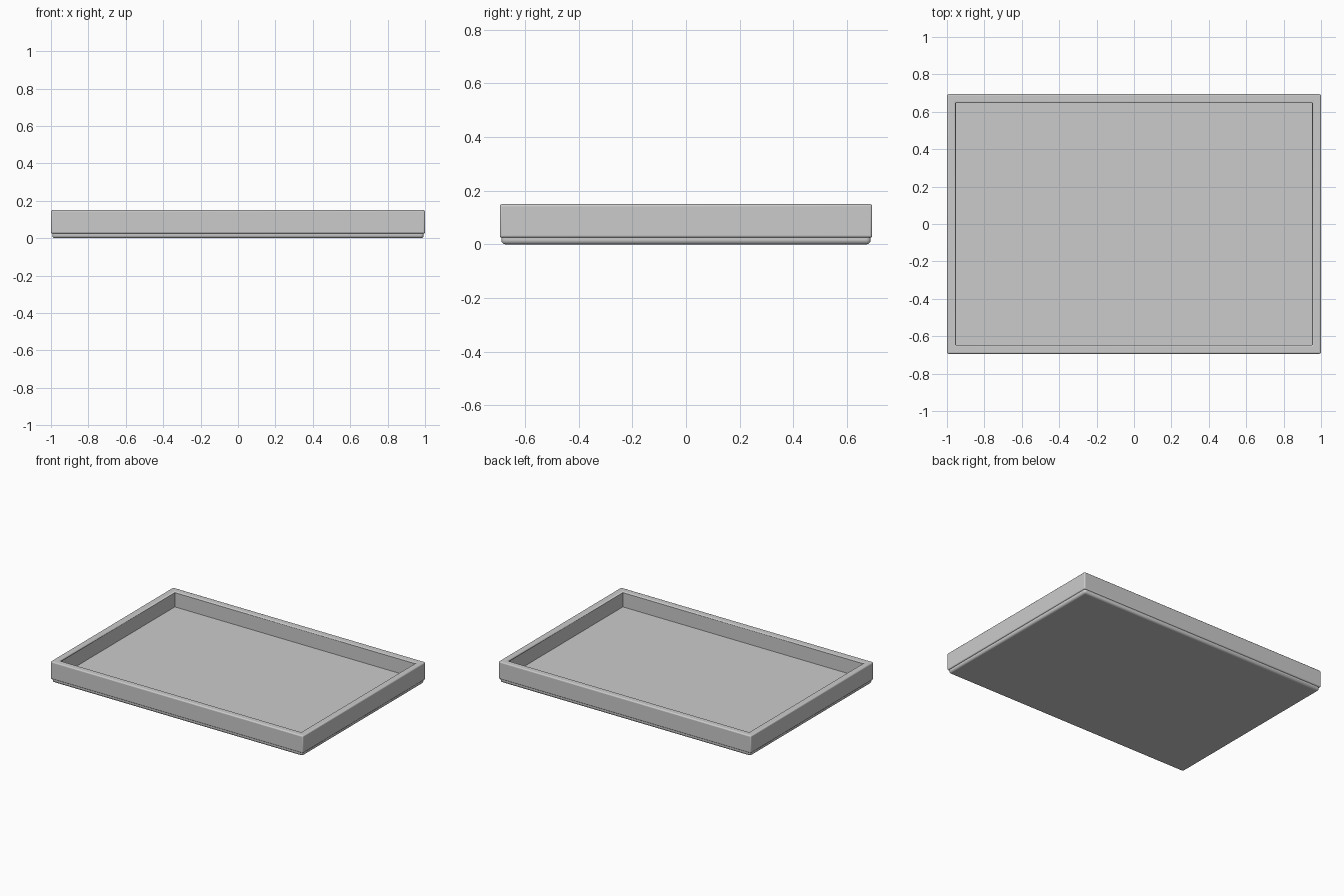
import bpy, bmesh

if "Cube" in bpy.data.objects:
    bpy.data.objects.remove(bpy.data.objects["Cube"])


def finish(name, bm, width):
    mesh = bpy.data.meshes.new(name)
    bm.normal_update()
    bm.to_mesh(mesh)
    bm.free()
    obj = bpy.data.objects.new(name, mesh)
    bpy.context.collection.objects.link(obj)
    bevel = obj.modifiers.new("Bevel", "BEVEL")
    bevel.width = width
    bevel.segments = 3
    bevel.limit_method = "WEIGHT"
    bpy.ops.object.select_all(action="DESELECT")
    bpy.context.view_layer.objects.active = obj
    obj.select_set(True)
    bpy.ops.object.shade_smooth_by_angle()
    return obj


def ring(bm, x, y, z):
    return [bm.verts.new((sx * x, sy * y, z))
            for sx, sy in ((-1, -1), (1, -1), (1, 1), (-1, 1))]


def bridge(bm, a, b):
    for i in range(4):
        j = (i + 1) % 4
        bm.faces.new((a[i], a[j], b[j], b[i]))


def weight_edges(bm, skip=lambda e: False):
    layer = bm.edges.layers.float.new("bevel_weight_edge")
    for e in bm.edges:
        e[layer] = 0.0 if skip(e) else 1.0


X, Y, T = 1.0, 0.694, 0.047

# Floor slab, slightly inset from the rim
bm = bmesh.new()
low, high = ring(bm, X - 0.007, Y - 0.006, 0), ring(bm, X - 0.007, Y - 0.006, 0.04)
bridge(bm, low, high)
bm.faces.new(low[::-1])
bm.faces.new(high)
weight_edges(bm)
finish("tray_floor", bm, 0.015)

# Raised rim, with sharp inside corners
bm = bmesh.new()
Z0, Z1 = 0.025, 0.15
rings = [ring(bm, X, Y, Z0), ring(bm, X, Y, Z1),
         ring(bm, X - T, Y - T, Z1), ring(bm, X - T, Y - T, Z0)]
for i in range(4):
    bridge(bm, rings[i], rings[(i + 1) % 4])
inner = set(rings[2] + rings[3])
weight_edges(bm, lambda e: e.verts[0] in inner and e.verts[1] in inner
             and abs(e.verts[0].co.z - e.verts[1].co.z) > 0.01
             or len(inner & set(e.verts)) == 1)
bm_faces = bm.faces[:]
bmesh.ops.recalc_face_normals(bm, faces=bm_faces)
# leave the flat mitre edges unbevelled
layer = bm.edges.layers.float["bevel_weight_edge"]
for e in bm.edges:
    a, b = e.verts[0].co, e.verts[1].co
    if abs(a.x - b.x) > 1e-4 and abs(a.y - b.y) > 1e-4:
        e[layer] = 0.0
finish("tray_rim", bm, 0.008)
